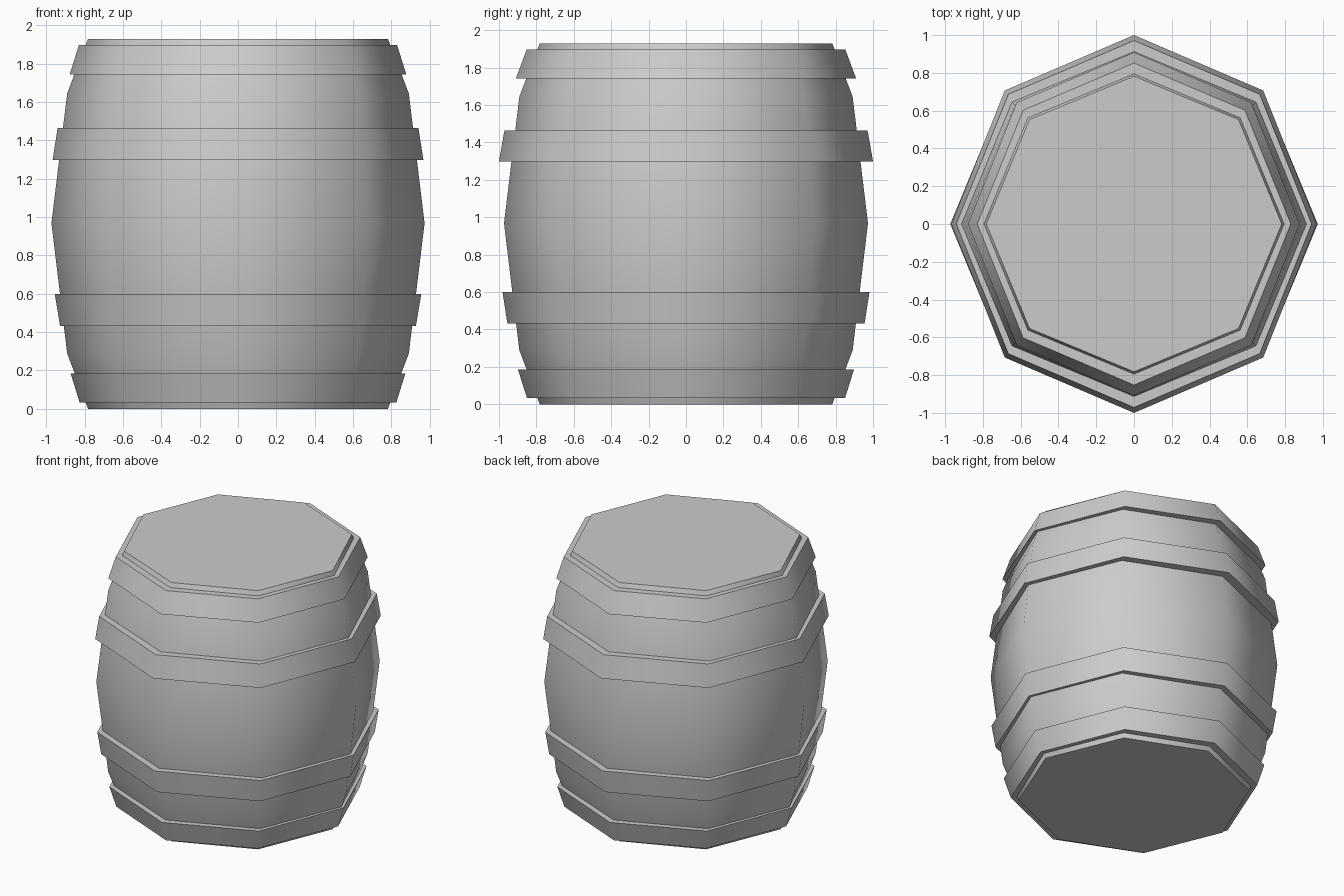
import bpy, bmesh, math

if "Cube" in bpy.data.objects:
    bpy.data.objects.remove(bpy.data.objects["Cube"])

SIDES = 8


def lathe(name, profile, closed):
    """Eight-sided lathe; profile = (x radius, y radius, z). Closed makes a ring, open gets caps."""
    bm = bmesh.new()
    rows = []
    for rx, ry, z in profile:
        rows.append([bm.verts.new((rx * math.cos(i * math.tau / SIDES),
                                   ry * math.sin(i * math.tau / SIDES), z))
                     for i in range(SIDES)])
    n = len(rows)
    for r in range(n if closed else n - 1):
        a, b = rows[r], rows[(r + 1) % n]
        for i in range(SIDES):
            j = (i + 1) % SIDES
            bm.faces.new((a[i], a[j], b[j], b[i]))
    if not closed:
        bm.faces.new(rows[0][::-1])
        bm.faces.new(rows[-1])
    bmesh.ops.recalc_face_normals(bm, faces=bm.faces)
    mesh = bpy.data.meshes.new(name)
    bm.to_mesh(mesh)
    bm.free()
    obj = bpy.data.objects.new(name, mesh)
    bpy.context.collection.objects.link(obj)
    # smooth around the sides, sharp at the rims
    bpy.ops.object.select_all(action='DESELECT')
    obj.select_set(True)
    bpy.context.view_layer.objects.active = obj
    bpy.ops.object.shade_smooth_by_angle(angle=math.radians(50))
    return obj


# Bulging wooden body with flat lids
body = [(0.782, 0), (0.891, 0.289), (0.973, 0.968), (0.891, 1.645), (0.782, 1.93)]
lathe("barrel_body", [(r, r, z) for r, z in body], False)


def body_radius(z):
    for (r0, z0), (r1, z1) in zip(body, body[1:]):
        if z <= z1:
            return r0 + (r1 - r0) * (z - z0) / (z1 - z0)


# Hoops: (bottom z, top z, bottom x/y radius, top x/y radius)
hoops = {
    "bottom_hoop": (0.033, 0.185, 0.826, 0.850, 0.873, 0.898),
    "lower_hoop": (0.433, 0.600, 0.928, 0.955, 0.956, 0.981),
    "upper_hoop": (1.298, 1.464, 0.967, 1.000, 0.941, 0.971),
    "top_hoop": (1.743, 1.897, 0.878, 0.909, 0.830, 0.852),
}
for name, (z0, z1, bx, by, tx, ty) in hoops.items():
    i0, i1 = body_radius(z0) - 0.015, body_radius(z1) - 0.015
    lathe(name, [(i0, i0, z0), (bx, by, z0), (tx, ty, z1), (i1, i1, z1)], True)
